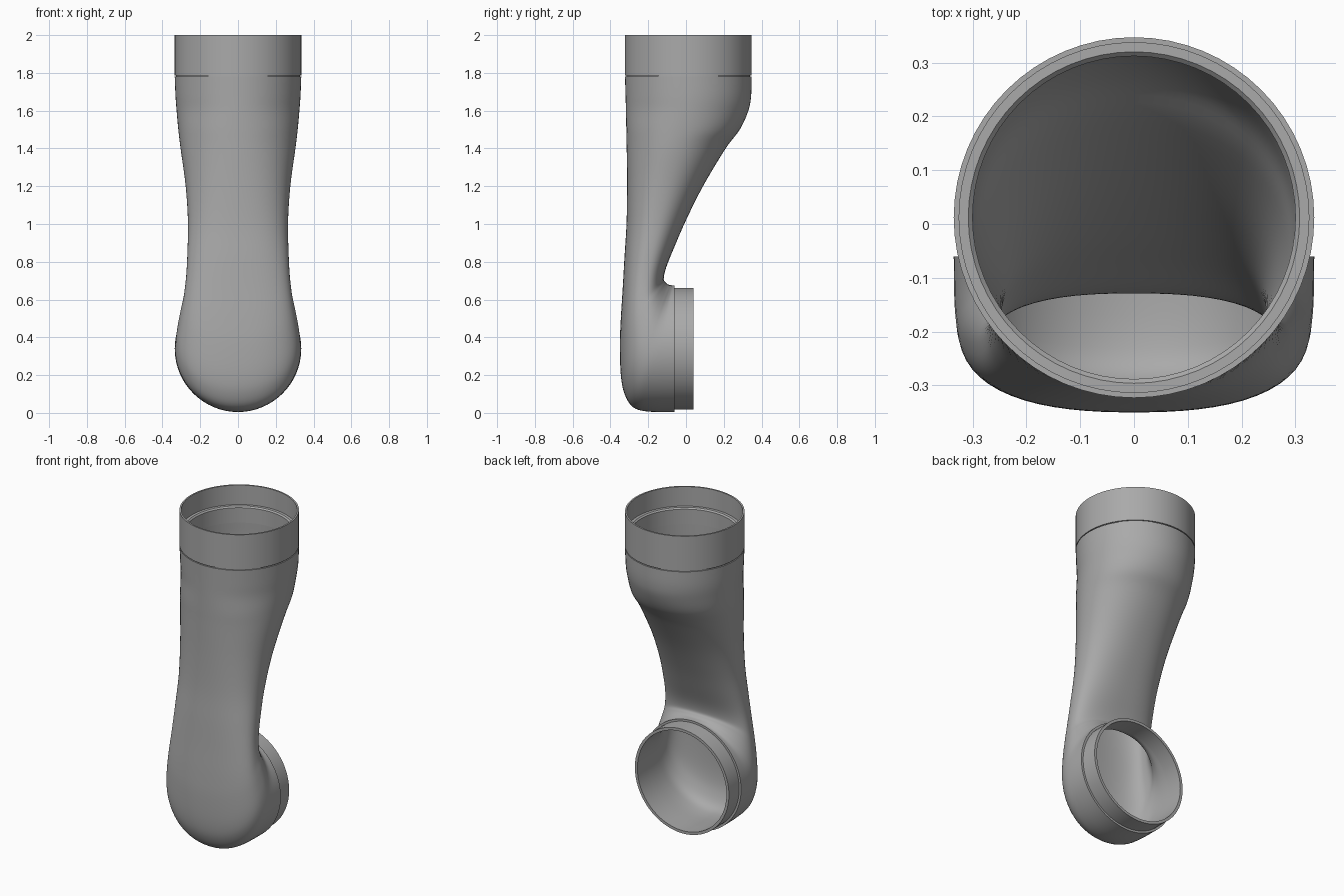
import bpy
import bmesh
import math
from mathutils import Vector

cube = bpy.data.objects.get("Cube")
if cube:
    bpy.data.objects.remove(cube, do_unlink=True)

SIDES = 64
STEPS = 5
INLET_Y = 0.012
OUTLET_Z = 0.34

grey = bpy.data.materials.new("plain grey")
grey.use_nodes = True
grey.diffuse_color = (0.4, 0.4, 0.4, 1)
grey.node_tree.nodes["Principled BSDF"].inputs["Base Color"].default_value = grey.diffuse_color


def ring(centre, across, half_width, power=2.0):
    """Superellipse in the plane of the x axis and the across vector."""
    points = []
    for i in range(SIDES):
        a = math.tau * i / SIDES
        c, s = math.cos(a), math.sin(a)
        k = (abs(c) ** power + abs(s) ** power) ** (-1 / power)
        points.append(centre + across * (c * k) + Vector((half_width * s * k, 0, 0)))
    return points


def loft(name, rings):
    """Skin a closed loop of rings into a hollow solid."""
    bm = bmesh.new()
    loops = [[bm.verts.new(p) for p in r] for r in rings]
    for a, b in zip(loops, loops[1:] + loops[:1]):
        for i in range(SIDES):
            j = (i + 1) % SIDES
            bm.faces.new((a[i], a[j], b[j], b[i]))
    bmesh.ops.recalc_face_normals(bm, faces=bm.faces)
    mesh = bpy.data.meshes.new(name)
    bm.to_mesh(mesh)
    bm.free()
    mesh.materials.append(grey)
    obj = bpy.data.objects.new(name, mesh)
    bpy.context.collection.objects.link(obj)
    bpy.ops.object.select_all(action="DESELECT")
    obj.select_set(True)
    bpy.context.view_layer.objects.active = obj
    bpy.ops.object.shade_smooth_by_angle(angle=math.radians(30))
    return obj


def spline(keys):
    """Smooth interpolation through the key sections."""
    result = []
    for i in range(len(keys) - 1):
        p0, p1, p2, p3 = (keys[min(max(i + d, 0), len(keys) - 1)] for d in (-1, 0, 1, 2))
        for s in range(STEPS):
            t = s / STEPS
            result.append([
                b + 0.5 * t * (c - a + t * (2 * a - 5 * b + 4 * c - d + t * (3 * (b - c) + d - a)))
                for a, b, c, d in zip(p0, p1, p2, p3)])
    return result + [list(keys[-1])]


# Duct sections: back y, back z, front y, front z, half width, squareness, wall
sections = spline([
    (.347, 1.78, -.323, 1.78, .335, 2, .035),
    (.345, 1.68, -.32, 1.68, .331, 2, .03),
    (.33, 1.6, -.318, 1.6, .325, 2, .025),
    (.285, 1.5, -.316, 1.5, .316, 2.1, .02),
    (.21, 1.4, -.314, 1.4, .304, 2.1, .02),
    (.09, 1.2, -.312, 1.2, .277, 2.2, .02),
    (0, 1.02, -.315, 1, .265, 2.3, .02),
    (-.065, .87, -.326, .82, .268, 2.4, .015),
    (-.105, .77, -.335, .66, .275, 2.5, .015),
    (-.118, .71, -.345, .5, .288, 2.5, .015),
    (-.108, .69, -.35, .36, .303, 2.4, .02),
    (-.095, .68, -.345, .2, .318, 2.3, .025),
    (-.085, .677, -.325, .1, .326, 2.2, .03),
    (-.078, .676, -.28, .03, .331, 2.1, .03),
    (-.07, .675, -.2, .007, .334, 2, .03),
    (-.06, .675, -.06, .005, .335, 2, .03),
])

# Curved duct body with an inner and an outer skin
outer, inner = [], []
for by, bz, fy, fz, width, power, wall in sections:
    back, front = Vector((0, by, bz)), Vector((0, fy, fz))
    centre, across = (back + front) / 2, (front - back) / 2
    outer.append(ring(centre, across, width, power))
    thin = across * (1 - wall / across.length)
    inner.append(ring(centre, thin, width - wall, power))
loft("duct_body", outer + inner[::-1])

# Round inlet socket on top, with a seam groove and an inner ledge
inlet = [(.31, 1.77), (.328, 1.77), (.328, 1.786), (.335, 1.786), (.335, 2), (.325, 2),
         (.325, 1.88), (.308, 1.88), (.3, 1.872), (.3, 1.78), (.31, 1.78)]
loft("inlet_socket", [ring(Vector((0, INLET_Y, z)), Vector((0, -r, 0)), r) for r, z in inlet])

# Round outlet spigot facing the back
outlet = [(.31, -.07), (.322, -.07), (.322, .04), (.305, .04), (.305, -.06), (.31, -.06)]
loft("outlet_spigot", [ring(Vector((0, y, OUTLET_Z)), Vector((0, 0, -r)), r) for r, y in outlet])
